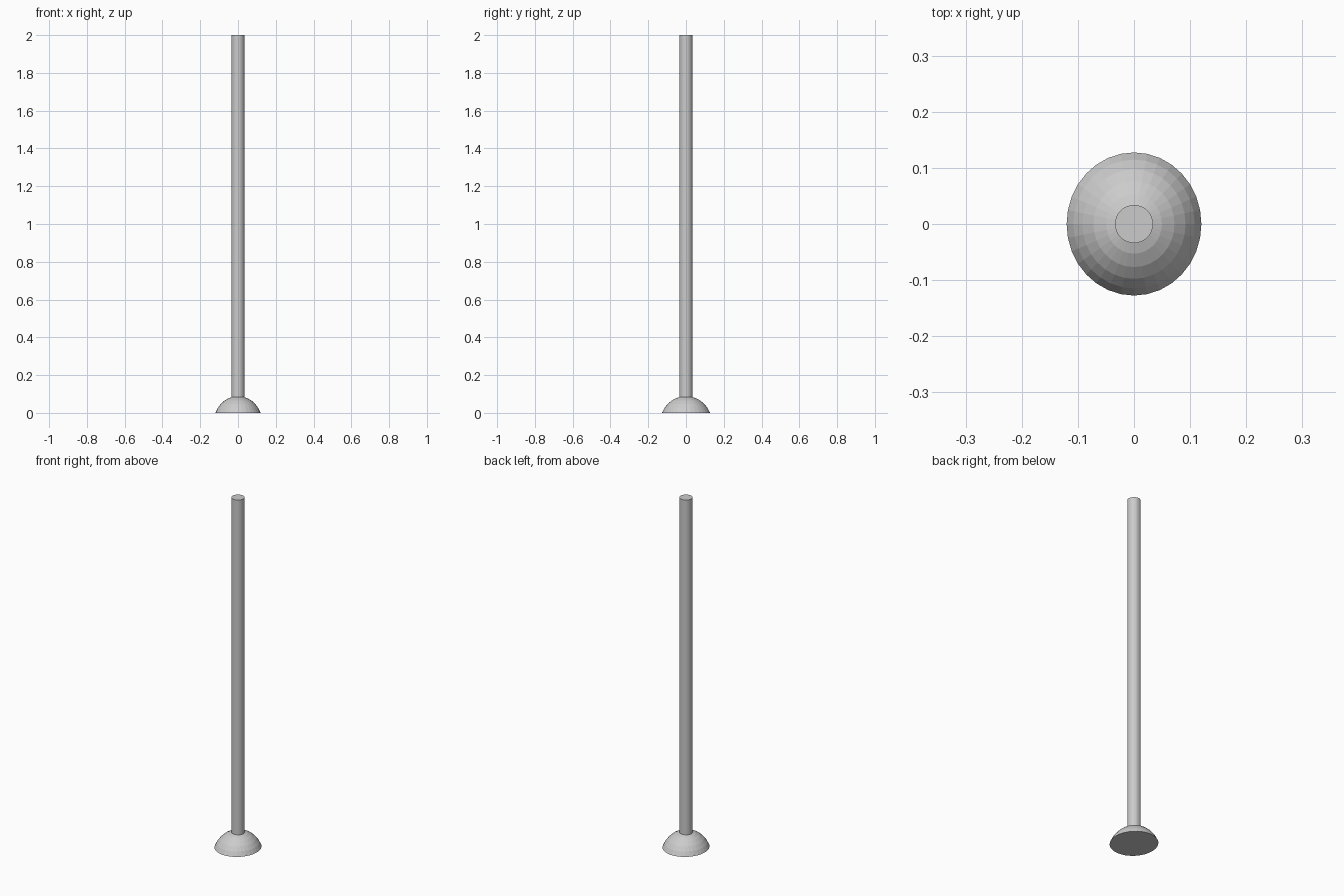
import bpy, bmesh, math

if "Cube" in bpy.data.objects:
    bpy.data.objects.remove(bpy.data.objects["Cube"])

SEGMENTS = 32


def make_object(name, bm):
    bmesh.ops.recalc_face_normals(bm, faces=bm.faces)
    mesh = bpy.data.meshes.new(name)
    bm.to_mesh(mesh)
    bm.free()
    obj = bpy.data.objects.new(name, mesh)
    bpy.context.collection.objects.link(obj)
    return obj


# Domed foot: a UV-sphere cap cut flat below, slightly longer in y
RX, RY, RZ = 0.13, 0.138, 0.144
STEP = math.pi / 16
CUT = 6 * STEP
bm = bmesh.new()
rings = []
for k in range(1, 7):
    t = k * STEP
    z = RZ * (math.cos(t) - math.cos(CUT))
    rings.append([bm.verts.new((RX * math.sin(t) * math.cos(a),
                                RY * math.sin(t) * math.sin(a), z))
                  for a in (2 * math.pi * i / SEGMENTS for i in range(SEGMENTS))])
apex = bm.verts.new((0, 0, RZ * (1 - math.cos(CUT))))
for i in range(SEGMENTS):
    j = (i + 1) % SEGMENTS
    bm.faces.new((apex, rings[0][i], rings[0][j]))
    for upper, lower in zip(rings, rings[1:]):
        bm.faces.new((upper[i], lower[i], lower[j], upper[j]))
bm.faces.new(rings[-1])
make_object("domed_foot", bm)

# Straight pole rising out of the foot
BOTTOM, TOP = 0.03, 2.0
bpy.ops.mesh.primitive_cylinder_add(vertices=SEGMENTS, radius=0.034,
                                    depth=TOP - BOTTOM,
                                    location=(0, 0, (TOP + BOTTOM) / 2))
bpy.context.object.name = "pole"
